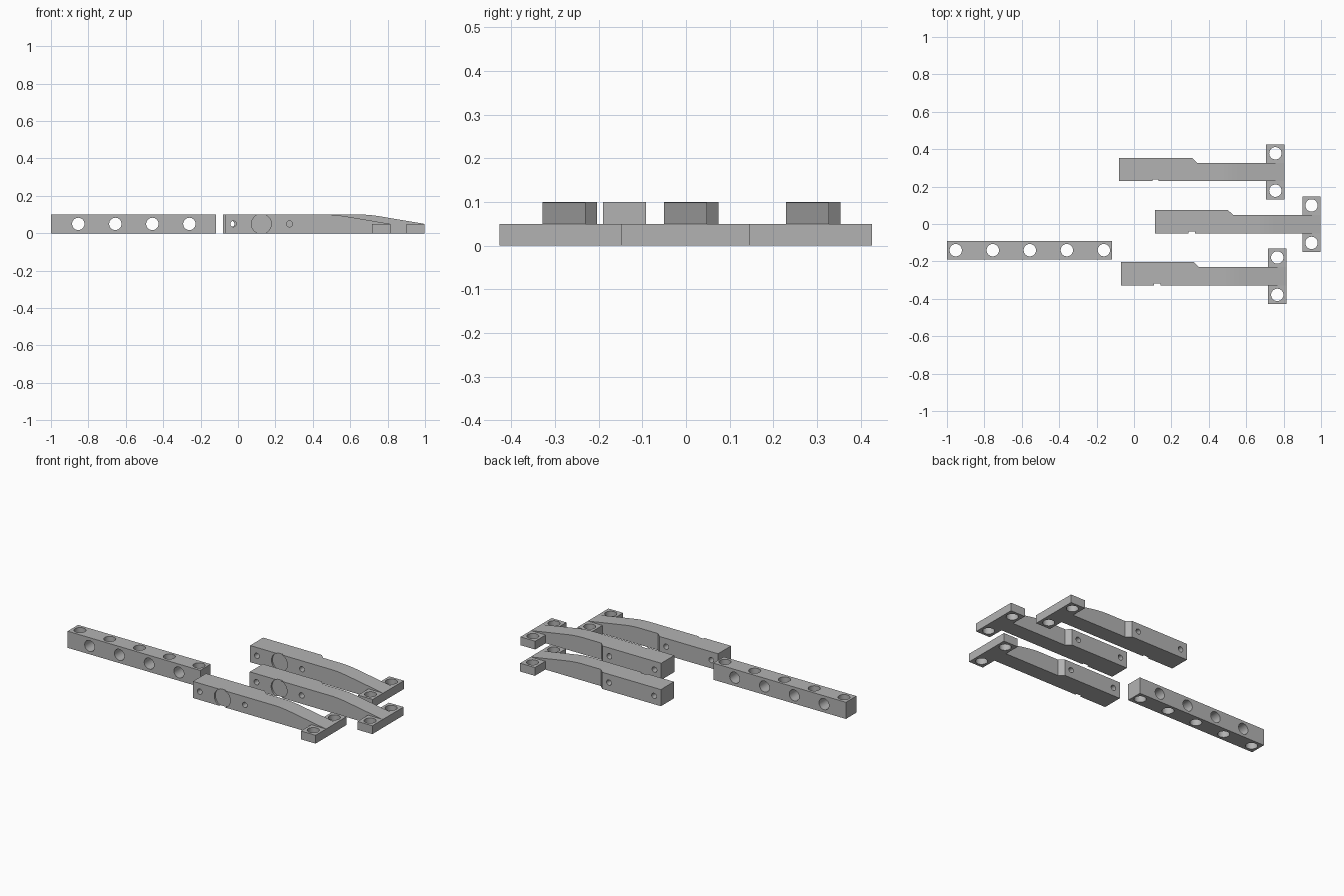
import bpy
import bmesh
import math
from mathutils import Vector

cube = bpy.data.objects.get("Cube")
if cube:
    bpy.data.objects.remove(cube, do_unlink=True)

GREY = (0.45, 0.45, 0.45, 1.0)
grey = bpy.data.materials.new("plain_grey")
grey.use_nodes = True
grey.diffuse_color = GREY
grey.node_tree.nodes["Principled BSDF"].inputs["Base Color"].default_value = GREY


def prism(name, points, direction):
    """Solid made by sweeping a planar outline along a direction."""
    bm = bmesh.new()
    face = bm.faces.new([bm.verts.new(p) for p in points])
    swept = bmesh.ops.extrude_face_region(bm, geom=[face])
    moved = [v for v in swept["geom"] if isinstance(v, bmesh.types.BMVert)]
    bmesh.ops.translate(bm, verts=moved, vec=Vector(direction))
    bmesh.ops.recalc_face_normals(bm, faces=bm.faces)
    mesh = bpy.data.meshes.new(name)
    bm.to_mesh(mesh)
    bm.free()
    mesh.materials.append(grey)
    obj = bpy.data.objects.new(name, mesh)
    bpy.context.collection.objects.link(obj)
    return obj


def box(name, x0, x1, y0, y1, z0, z1):
    outline = [(x0, y0, z0), (x1, y0, z0), (x1, y1, z0), (x0, y1, z0)]
    return prism(name, outline, (0, 0, z1 - z0))


def rod(center, radius, axis, length):
    """Round cutter along y or z, centred on a point."""
    ring = []
    for i in range(48):
        a = math.tau * i / 48
        u, v = radius * math.cos(a), radius * math.sin(a)
        off = (u, v, -length / 2) if axis == "z" else (u, -length / 2, v)
        ring.append(Vector(center) + Vector(off))
    return prism("cutter", ring, (0, 0, length) if axis == "z" else (0, length, 0))


def combine(target, other, operation):
    mod = target.modifiers.new("combine", "BOOLEAN")
    mod.operation = operation
    mod.solver = "EXACT"
    mod.object = other
    bpy.ops.object.select_all(action="DESELECT")
    bpy.context.view_layer.objects.active = target
    target.select_set(True)
    bpy.ops.object.modifier_apply(modifier=mod.name)
    bpy.data.objects.remove(other, do_unlink=True)


def finish(obj):
    bpy.ops.object.select_all(action="DESELECT")
    bpy.context.view_layer.objects.active = obj
    obj.select_set(True)
    bpy.ops.object.shade_smooth_by_angle(angle=math.radians(20))


# Drilled beam with alternating vertical and horizontal bores
beam = box("drilled_beam", -1, -0.118, -0.19, -0.091, 0, 0.1)
for i in range(5):
    combine(beam, rod((-0.953 + 0.198 * i, -0.14, 0.05), 0.033, "z", 0.3), "DIFFERENCE")
for i in range(4):
    combine(beam, rod((-0.854 + 0.198 * i, -0.14, 0.05), 0.033, "y", 0.3), "DIFFERENCE")
finish(beam)


def make_arm(name, x, y):
    # Bar that steps in on its back side
    outline = [(0, -0.05), (0.885, -0.05), (0.885, 0.048), (0.417, 0.048),
               (0.39, 0.074), (0, 0.074)]
    arm = prism(name, [(px, py, 0) for px, py in outline], (0, 0, 0.1))
    # Sloping top with a softened start
    slope = [(0.55, 0.1), (0.58, 0.0985), (0.61, 0.0955), (0.64, 0.0914),
             (0.885, 0.05), (0.95, 0.04), (0.95, 0.2), (0.55, 0.2)]
    combine(arm, prism("cutter", [(px, -0.2, pz) for px, pz in slope], (0, 0.4, 0)),
            "DIFFERENCE")
    # Low crosspiece at the tip
    combine(arm, box("crosspiece", 0.787, 0.885, -0.149, 0.147, 0, 0.05), "UNION")
    for side in (-1, 1):
        combine(arm, rod((0.836, -0.001 + 0.1 * side, 0.03), 0.033, "z", 0.3), "DIFFERENCE")
    # Pin holes and shallow round recess on the front
    for px in (0.045, 0.345):
        combine(arm, rod((px, 0, 0.05), 0.016, "y", 0.4), "DIFFERENCE")
    combine(arm, rod((0.195, -0.09, 0.05), 0.053, "y", 0.1), "DIFFERENCE")
    arm.location = (x, y, 0)
    finish(arm)


make_arm("front_arm", -0.07, -0.278)
make_arm("middle_arm", 0.113, 0)
make_arm("back_arm", -0.08, 0.279)
